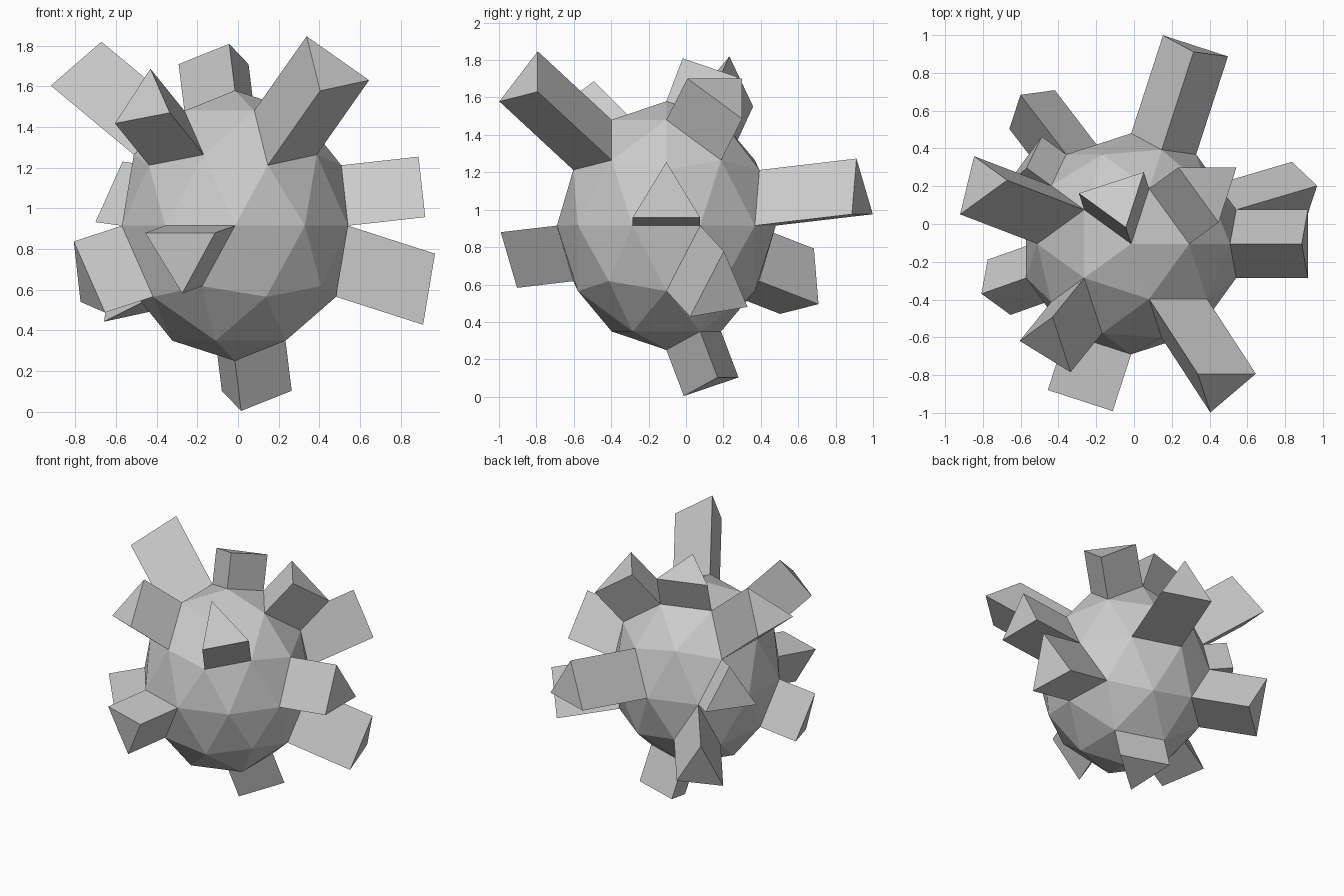
import bpy, bmesh
from mathutils import Vector, Matrix

if "Cube" in bpy.data.objects:
    bpy.data.objects.remove(bpy.data.objects["Cube"])

CENTRE = Vector((-0.015, -0.105, 0.915))
RADII = (0.585, 0.585, 0.665)

# Direction and length of each spike, pushed out of the body face it points along
SPIKES = [
    (0.38, 0.00, 0.04), (0.26, -0.39, 0.37), (-0.17, -0.20, 0.21),
    (-0.406, 0.16, 0.34), (0.165, 0.52, 0.06), (-0.243, 0.318, -0.115),
    (-0.13, 0.094, 0.018), (-0.24, -0.075, -0.075), (-0.10, -0.30, -0.033),
    (-0.027, 0.085, 0.23), (0.155, 0.115, 0.22), (0.386, 0.17, -0.20),
    (0.035, 0.095, -0.245),
]

# Faceted egg-shaped body
bm = bmesh.new()
bmesh.ops.create_icosphere(bm, subdivisions=2, radius=1.0)
bmesh.ops.transform(bm, verts=bm.verts,
                    matrix=Matrix.Translation(CENTRE) @ Matrix.Diagonal((*RADII, 1)))
bm.normal_update()

# Choose every spike's face before extruding
faces = list(bm.faces)
picked = []
for s in SPIKES:
    d = Vector(s)
    face = max(faces, key=lambda f: f.normal.dot(d))
    picked.append((face, face.normal.copy() * d.length))

# Triangular spikes
for face, offset in picked:
    cap = bmesh.ops.extrude_discrete_faces(bm, faces=[face])["faces"][0]
    bmesh.ops.translate(bm, verts=cap.verts, vec=offset)

bmesh.ops.recalc_face_normals(bm, faces=bm.faces)
mesh = bpy.data.meshes.new("spiked_ball")
bm.to_mesh(mesh)
bm.free()
bpy.context.collection.objects.link(bpy.data.objects.new("spiked_ball", mesh))
